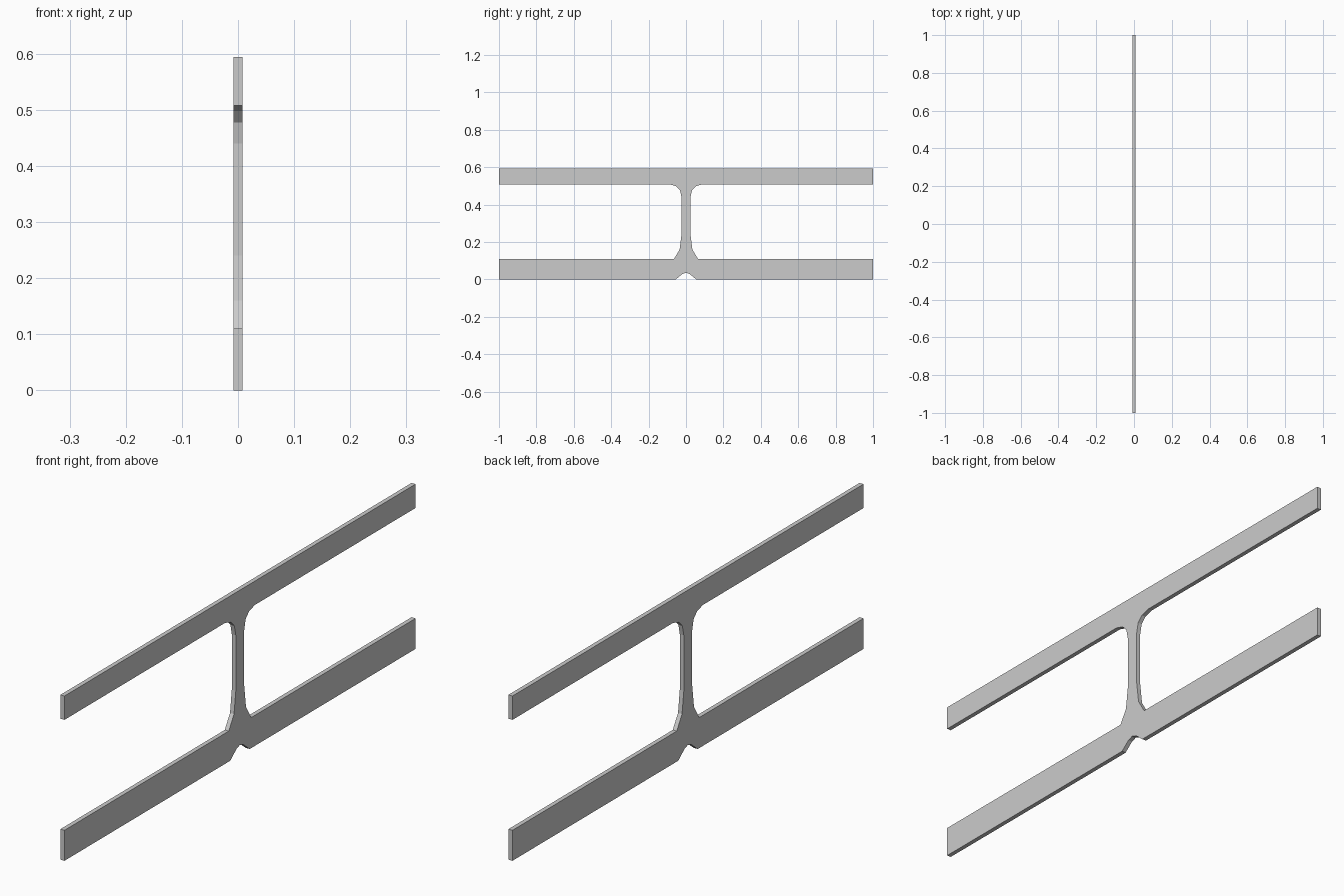
import bpy, bmesh

if "Cube" in bpy.data.objects:
    bpy.data.objects.remove(bpy.data.objects["Cube"])

THICKNESS = 0.016

# Right half of the side outline (y, z), from top centre down to the bottom notch
half = [(0, 0.594), (1, 0.594), (1, 0.508),                            # upper rail
        (0.085, 0.508), (0.052, 0.498), (0.032, 0.477), (0.024, 0.44),  # upper fillet
        (0.024, 0.24), (0.034, 0.16), (0.064, 0.11),                   # post and lower flare
        (1, 0.11), (1, 0),                                             # lower rail
        (0.055, 0), (0.02, 0.029), (0, 0.036)]                         # notch

# Mirror the outline across y = 0
outline = half + [(-y, z) for y, z in reversed(half[1:-1])]

# Fence panel: extrude the outline through its thickness
bm = bmesh.new()
face = bm.faces.new([bm.verts.new((-THICKNESS / 2, y, z)) for y, z in outline])
ext = bmesh.ops.extrude_face_region(bm, geom=[face], use_keep_orig=True)
moved = [g for g in ext["geom"] if isinstance(g, bmesh.types.BMVert)]
bmesh.ops.translate(bm, verts=moved, vec=(THICKNESS, 0, 0))
bmesh.ops.recalc_face_normals(bm, faces=bm.faces)

mesh = bpy.data.meshes.new("fence_rails_and_post")
bm.to_mesh(mesh)
bm.free()
panel = bpy.data.objects.new("fence_rails_and_post", mesh)
bpy.context.collection.objects.link(panel)
